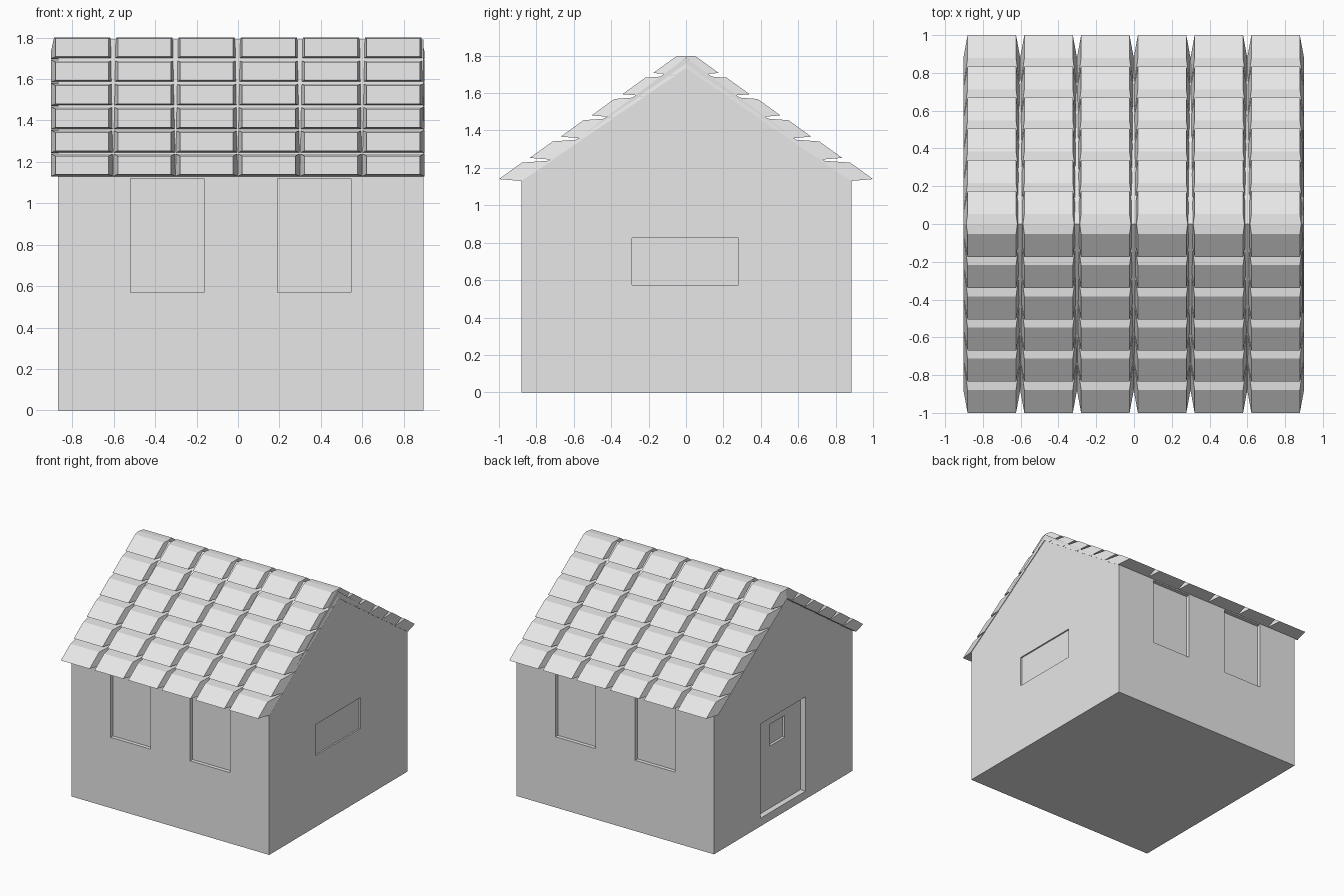
import bpy, bmesh

cube = bpy.data.objects.get("Cube")
if cube:
    bpy.data.objects.remove(cube, do_unlink=True)

grey = bpy.data.materials.new("light_grey")
grey.use_nodes = True
grey.diffuse_color = (0.8, 0.8, 0.8, 1)
grey.node_tree.nodes["Principled BSDF"].inputs["Base Color"].default_value = (0.8, 0.8, 0.8, 1)


def add_object(name, bm):
    bmesh.ops.recalc_face_normals(bm, faces=bm.faces)
    mesh = bpy.data.meshes.new(name)
    bm.to_mesh(mesh)
    bm.free()
    mesh.materials.append(grey)
    obj = bpy.data.objects.new(name, mesh)
    bpy.context.collection.objects.link(obj)
    return obj


def loft(bm, start, end):
    """Closed solid between two matching loops of points."""
    a = [bm.verts.new(p) for p in start]
    b = [bm.verts.new(p) for p in end]
    bm.faces.new(a)
    bm.faces.new(b)
    n = len(a)
    for i in range(n):
        j = (i + 1) % n
        bm.faces.new((a[i], a[j], b[j], b[i]))


def cut_box(target, x, y, z):
    """Recess a box-shaped opening into the target."""
    bm = bmesh.new()
    loft(bm, [(x[0], b, c) for b, c in ((y[0], z[0]), (y[1], z[0]), (y[1], z[1]), (y[0], z[1]))],
         [(x[1], b, c) for b, c in ((y[0], z[0]), (y[1], z[0]), (y[1], z[1]), (y[0], z[1]))])
    cutter = add_object("cutter", bm)
    cutter.hide_render = True
    mod = target.modifiers.new("recess", "BOOLEAN")
    mod.operation = "DIFFERENCE"
    mod.solver = "EXACT"
    mod.object = cutter
    bpy.context.view_layer.objects.active = target
    bpy.ops.object.modifier_apply(modifier=mod.name)
    bpy.data.objects.remove(cutter, do_unlink=True)


# House walls with gables
LEFT, RIGHT, FRONT, BACK = -0.87, 0.895, -0.88, 0.885
profile = [(FRONT, 0), (BACK, 0), (BACK, 1.13), (0, 1.79), (FRONT, 1.13)]
bm = bmesh.new()
loft(bm, [(LEFT, y, z) for y, z in profile], [(RIGHT, y, z) for y, z in profile])
walls = add_object("house_walls", bm)

# Tall windows on the front and back
for x in ((-0.52, -0.165), (0.19, 0.545)):
    cut_box(walls, x, (FRONT - 0.1, FRONT + 0.03), (0.57, 1.12))
    cut_box(walls, x, (BACK - 0.03, BACK + 0.1), (0.57, 1.12))

# Wide window on one gable, door with a small window on the other
cut_box(walls, (RIGHT - 0.012, RIGHT + 0.1), (-0.29, 0.28), (0.575, 0.825))
cut_box(walls, (LEFT - 0.1, LEFT + 0.045), (-0.28, 0.29), (0.065, 0.825))
cut_box(walls, (LEFT - 0.1, LEFT + 0.065), (-0.08, 0.11), (0.565, 0.74))

# Roof tiles: bevelled slabs, wide at the base and narrow on top
ROWS, COLUMNS, WIDTH, INSET = 6, 6, 0.3005, 0.022
RUN, RISE = 0.165, 0.1135


def tile_rows(name, side):
    bm = bmesh.new()
    for row in range(ROWS):
        y, z = -1 + row * RUN, 1.14 + row * RISE
        for col in range(COLUMNS):
            x0 = -0.903 + col * WIDTH
            x1 = x0 + WIDTH
            top = [(x0 + INSET, y, z), (x1 - INSET, y, z),
                   (x1 - INSET, y + 0.122, z + 0.088), (x0 + INSET, y + 0.122, z + 0.088)]
            base = [(x0, y + 0.12, z - 0.01), (x1, y + 0.12, z - 0.01),
                    (x1, y + 0.285, z + 0.1), (x0, y + 0.285, z + 0.1)]
            loft(bm, top, base)
    # Trim the ridge row where the two slopes meet
    cut = bmesh.ops.bisect_plane(bm, geom=bm.verts[:] + bm.edges[:] + bm.faces[:],
                                 plane_co=(0, 0, 0), plane_no=(0, 1, 0), clear_outer=True)
    bmesh.ops.scale(bm, vec=(1, side, 1), verts=bm.verts)
    return add_object(name, bm)


tile_rows("front_roof_tiles", 1)
tile_rows("back_roof_tiles", -1)
